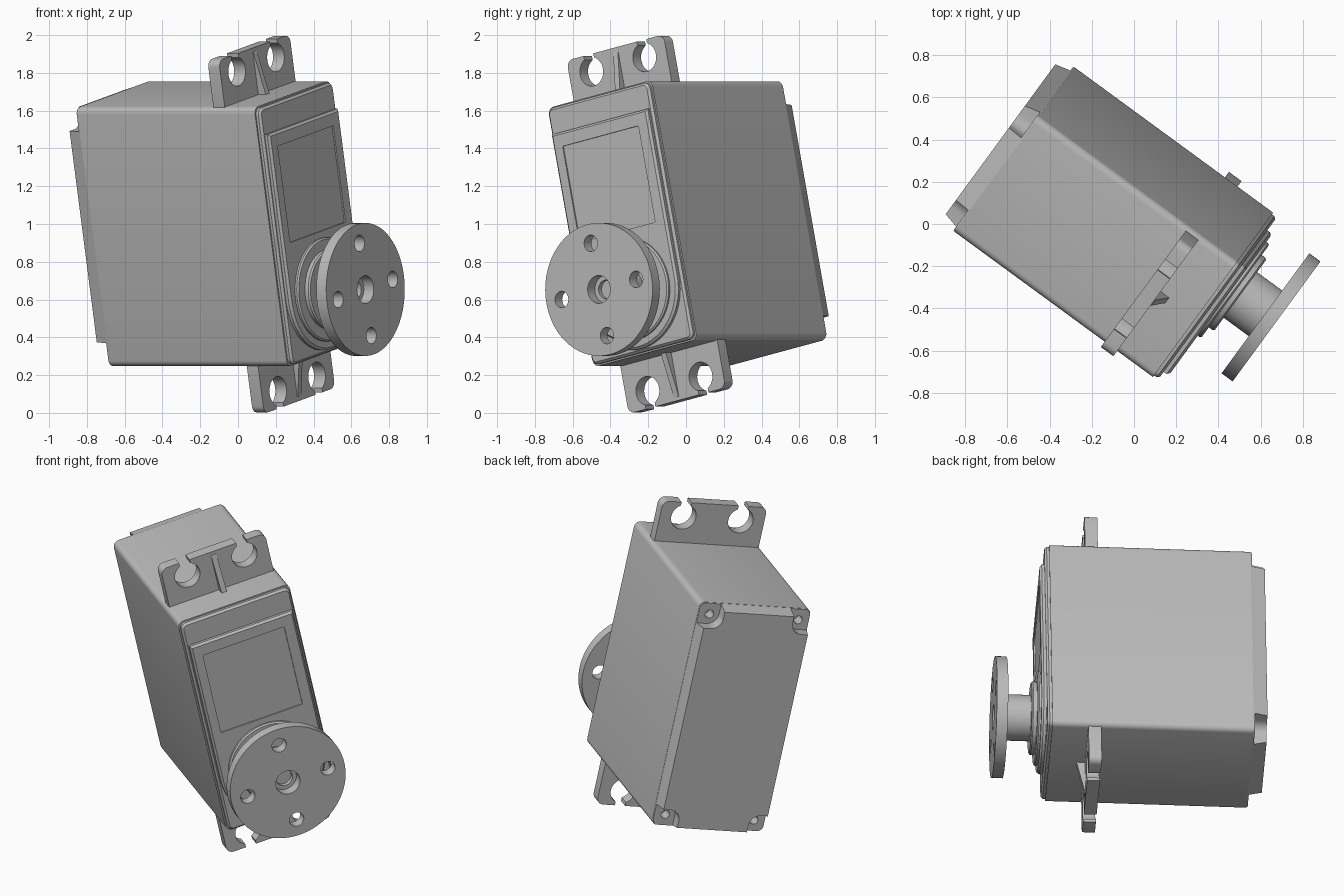
import bpy, bmesh, math
from mathutils import Matrix, Vector

cube = bpy.data.objects.get("Cube")
if cube:
    bpy.data.objects.remove(cube, do_unlink=True)

grey = bpy.data.materials.new("plain_grey")
grey.use_nodes = True
grey.diffuse_color = (0.5, 0.5, 0.5, 1)
grey.node_tree.nodes["Principled BSDF"].inputs["Base Color"].default_value = (0.5, 0.5, 0.5, 1)

# Local frame: X = width, Y = length, Z = along the output shaft
yaw, tilt = math.radians(36.2), math.radians(12.3)
shaft = Vector((math.cos(yaw), -math.sin(yaw), 0))
side = Vector((math.sin(yaw), math.cos(yaw), 0))
up = Vector((0, 0, 1))
width = side * math.cos(tilt) + up * math.sin(tilt)
length = up * math.cos(tilt) - side * math.sin(tilt)
POSE = Matrix((width, length, shaft)).transposed().to_4x4()
POSE.translation = (0, 0, 1)

CX = -0.048               # middle of the width
HW = 0.347                # half width
Y0, Y1 = -0.69, 0.715     # body ends
YC = (Y0 + Y1) / 2
SY = -0.344               # output shaft position
BACK = -0.747


def finish(name, bm):
    bmesh.ops.recalc_face_normals(bm, faces=bm.faces)
    bm.transform(POSE)
    mesh = bpy.data.meshes.new(name)
    bm.to_mesh(mesh)
    bm.free()
    mesh.materials.append(grey)
    ob = bpy.data.objects.new(name, mesh)
    bpy.context.collection.objects.link(ob)
    return ob


def prism(name, outline, z0, z1, inset=0.0):
    """Extrude an outline along the shaft axis, with an optional top chamfer."""
    bm = bmesh.new()
    base = bm.faces.new([bm.verts.new((x, y, z0)) for x, y in outline])
    ext = bmesh.ops.extrude_face_region(bm, geom=[base])["geom"]
    bmesh.ops.translate(bm, vec=(0, 0, z1 - z0), verts=[g for g in ext if isinstance(g, bmesh.types.BMVert)])
    if inset:
        top = [e for e in bm.edges if all(abs(v.co.z - z1) < 1e-5 for v in e.verts)]
        bmesh.ops.bevel(bm, geom=top, offset=inset, segments=1, affect='EDGES')
    return finish(name, bm)


def circle(x, y, r, n=48, a0=0.0, a1=math.tau):
    full = abs(a1 - a0 - math.tau) < 1e-6
    steps = n if full else n + 1
    return [(x + r * math.cos(a0 + (a1 - a0) * i / n), y + r * math.sin(a0 + (a1 - a0) * i / n))
            for i in range(steps)]


def rounded(x0, x1, y0, y1, r, n=5):
    pts = []
    for i, (x, y) in enumerate([(x1 - r, y1 - r), (x0 + r, y1 - r), (x0 + r, y0 + r), (x1 - r, y0 + r)]):
        pts += circle(x, y, r, n, i * math.pi / 2, (i + 1) * math.pi / 2)
    return pts


def cut(ob, cutters):
    for c in cutters:
        mod = ob.modifiers.new("cut", 'BOOLEAN')
        mod.operation, mod.solver, mod.object = 'DIFFERENCE', 'EXACT', c
    bpy.context.view_layer.update()
    data = bpy.data.meshes.new_from_object(ob.evaluated_get(bpy.context.evaluated_depsgraph_get()))
    ob.modifiers.clear()
    ob.data = data
    for c in cutters:
        bpy.data.objects.remove(c, do_unlink=True)


def smooth(ob):
    bpy.ops.object.select_all(action='DESELECT')
    ob.select_set(True)
    bpy.context.view_layer.objects.active = ob
    bpy.ops.object.shade_smooth_by_angle(angle=math.radians(30))


parts = []

# Main case, with a thin front rim
case = prism("case", rounded(CX - HW, CX + HW, Y0, Y1, 0.035), -0.665, 0.5)
front_rim = prism("front_rim", rounded(CX - HW + 0.008, CX + HW - 0.008, Y0 + 0.008, Y1 - 0.008, 0.035),
                  0.49, 0.527, 0.012)
parts += [case, front_rim]

# Back lid: slightly tapered, with a screw pocket in each corner
bm = bmesh.new()
rings = []
for z, d in ((BACK, 0.022), (-0.66, 0.0)):
    rings.append([bm.verts.new((x, y, z)) for x, y in
                  rounded(CX - HW + d, CX + HW - d, Y0 + d, Y1 - d, 0.035)])
bm.faces.new(rings[0])
bm.faces.new(rings[1])
count = len(rings[0])
for i in range(count):
    j = (i + 1) % count
    bm.faces.new((rings[0][i], rings[0][j], rings[1][j], rings[1][i]))
back_lid = finish("back_lid", bm)
pockets, screw_holes = [], []
for sx in (-1, 1):
    for sy in (-1, 1):
        kx, ky = CX + sx * HW, YC + sy * (Y1 - Y0) / 2
        xs, ys = sorted((kx - sx * 0.13, kx + sx * 0.1)), sorted((ky - sy * 0.13, ky + sy * 0.1))
        pockets.append(prism("pocket_cutter", rounded(*xs, *ys, 0.065, 8), BACK - 0.1, -0.672))
        screw_holes.append(prism("hole_cutter", circle(kx - sx * 0.07, ky - sy * 0.07, 0.026, 20), -0.9, -0.6))
cut(back_lid, pockets + screw_holes)
cut(case, [prism("hole_cutter", circle(CX + sx * (HW - 0.07), YC + sy * ((Y1 - Y0) / 2 - 0.07), 0.026, 20),
                 -0.9, -0.6) for sx in (-1, 1) for sy in (-1, 1)])
parts.append(back_lid)

# Raised front cover, round at the shaft end, with a shallow label recess
R = 0.322
cover = prism("front_cover", [(CX + R, 0.565), (CX - R, 0.565)] + circle(CX, SY, R, 32, math.pi, math.tau),
              0.5, 0.556, 0.012)
cut(cover, [prism("label_cutter", rounded(CX - 0.258, CX + 0.25, -0.034, 0.488, 0.004, 1), 0.548, 0.7)])
parts.append(cover)

# Mounting tabs with open screw slots and a small gusset
TZ0, TZ1 = 0.217, 0.291
for name, sy, edge, root in (("upper", 1, 0.967, Y1), ("lower", -1, -0.947, Y0)):
    ys = sorted((root - sy * 0.1, edge))
    tab = prism(name + "_tab", rounded(CX - 0.325, CX + 0.325, *ys, 0.04), TZ0, TZ1)
    cutters = []
    for sx in (-1, 1):
        hx, hy = CX + sx * 0.178, edge - sy * 0.092
        ring = circle(hx, hy, 0.077, 32)
        cutters.append(prism("hole_cutter", ring, 0.1, 0.4))
        slot = sorted((hy, edge + sy * 0.1))
        cutters.append(prism("slot_cutter", rounded(hx - 0.032, hx + 0.032, *slot, 0.002, 1), 0.1, 0.4))
    cut(tab, cutters)
    parts.append(tab)
    bm = bmesh.new()
    profile = [(root - sy * 0.03, TZ1 - 0.02), (edge - sy * 0.02, TZ1 - 0.02),
               (edge - sy * 0.02, TZ1 + 0.002), (root - sy * 0.03, TZ1 + 0.055)]
    f = bm.faces.new([bm.verts.new((CX - 0.016, y, z)) for y, z in profile])
    ext = bmesh.ops.extrude_face_region(bm, geom=[f])["geom"]
    bmesh.ops.translate(bm, vec=(0.032, 0, 0), verts=[g for g in ext if isinstance(g, bmesh.types.BMVert)])
    parts.append(finish(name + "_gusset", bm))

# Stepped collar and shaft hub
parts.append(prism("collar_base", circle(CX, SY, 0.275, 64), 0.53, 0.575, 0.008))
parts.append(prism("collar_ring", circle(CX, SY, 0.212, 64), 0.55, 0.605, 0.008))
parts.append(prism("shaft_hub", circle(CX, SY, 0.134, 48), 0.58, 0.72))

# Round horn with four holes and a stepped screw recess
horn = prism("horn_disc", circle(CX, SY, 0.352, 96), 0.752, 0.817)
hub_top = prism("horn_hub", circle(CX, SY, 0.134, 48), 0.70, 0.752)
holes = [prism("hole_cutter", circle(CX + 0.25 * math.cos(a), SY + 0.25 * math.sin(a), 0.044, 28), 0.7, 0.9)
         for a in (0, math.pi / 2, math.pi, 1.5 * math.pi)]
holes.append(prism("recess_cutter", circle(CX, SY, 0.074, 36), 0.7, 0.9))
cut(horn, holes)
cut(hub_top, [prism("screw_cutter", circle(CX, SY, 0.05, 32), 0.725, 0.9)])
parts += [horn, hub_top]

for ob in parts:
    smooth(ob)
